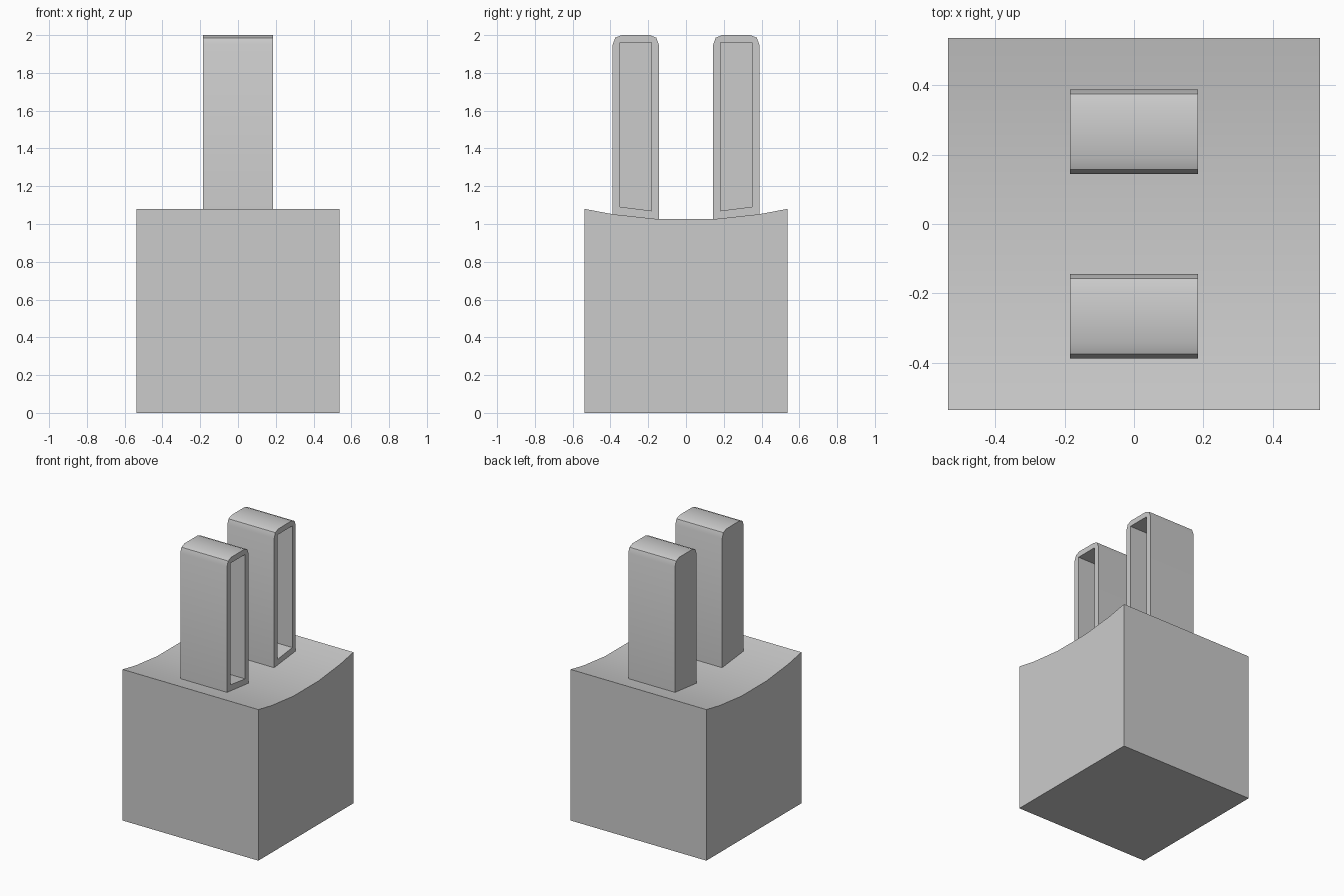
import bpy
import bmesh
import math

cube = bpy.data.objects.get("Cube")
if cube:
    bpy.data.objects.remove(cube, do_unlink=True)

grey = bpy.data.materials.new("light grey")
grey.use_nodes = True
colour = (0.6, 0.6, 0.6, 1)
grey.diffuse_color = colour
grey.node_tree.nodes["Principled BSDF"].inputs["Base Color"].default_value = colour


def extrude_profile(name, profile, x0, x1):
    """Sweep a (y, z) outline along x and shade it."""
    bm = bmesh.new()
    face = bm.faces.new([bm.verts.new((x0, y, z)) for y, z in profile])
    swept = bmesh.ops.extrude_face_region(bm, geom=[face])["geom"]
    moved = [v for v in swept if isinstance(v, bmesh.types.BMVert)]
    bmesh.ops.translate(bm, verts=moved, vec=(x1 - x0, 0, 0))
    bmesh.ops.recalc_face_normals(bm, faces=bm.faces)
    mesh = bpy.data.meshes.new(name)
    bm.to_mesh(mesh)
    bm.free()
    obj = bpy.data.objects.new(name, mesh)
    bpy.context.collection.objects.link(obj)
    mesh.materials.append(grey)
    return obj


def select_only(obj):
    bpy.ops.object.select_all(action="DESELECT")
    obj.select_set(True)
    bpy.context.view_layer.objects.active = obj


def smooth(obj):
    select_only(obj)
    bpy.ops.object.shade_smooth_by_angle(angle=math.radians(30))


HALF = 0.537
INNER, OUTER = 0.144, 0.388     # prong faces, distance from centre
PRONG_X = 0.185
WALL = 0.039


def saddle(y):
    """Height of the dished top of the base."""
    return 1.021 + 0.059 * (y / HALF) ** 2


# Base block with a dished top
stations = [-HALF, -OUTER, -INNER, INNER, OUTER, HALF]
outline = [(HALF, 0), (-HALF, 0)] + [(y, saddle(y)) for y in stations]
smooth(extrude_profile("base", outline, -HALF, HALF))

# Two hollow prongs, each open on the +x side
for name, side in (("front_prong", -1), ("back_prong", 1)):
    shoulder = [(0, 1.95), (0.013, 1.986), (0.047, 2.0)]
    outline = [(INNER, 1.0), (OUTER, 1.0)]
    outline += [(OUTER - dy, z) for dy, z in shoulder]
    outline += [(INNER + dy, z) for dy, z in reversed(shoulder)]
    prong = extrude_profile(name, [(side * y, z) for y, z in outline],
                            -PRONG_X, PRONG_X)

    # Recess with a floor parallel to the dished top
    a, b = INNER + WALL, OUTER - WALL
    pocket = [(a, 1.07), (b, 1.091), (b, 1.96), (a, 1.96)]
    cutter = extrude_profile("recess_cutter", [(side * y, z) for y, z in pocket],
                             -PRONG_X + WALL, PRONG_X + 0.1)
    cutter.hide_render = True
    cut = prong.modifiers.new("recess", "BOOLEAN")
    cut.operation = "DIFFERENCE"
    cut.solver = "EXACT"
    cut.object = cutter
    select_only(prong)
    bpy.ops.object.modifier_apply(modifier=cut.name)
    bpy.data.objects.remove(cutter, do_unlink=True)
    smooth(prong)
